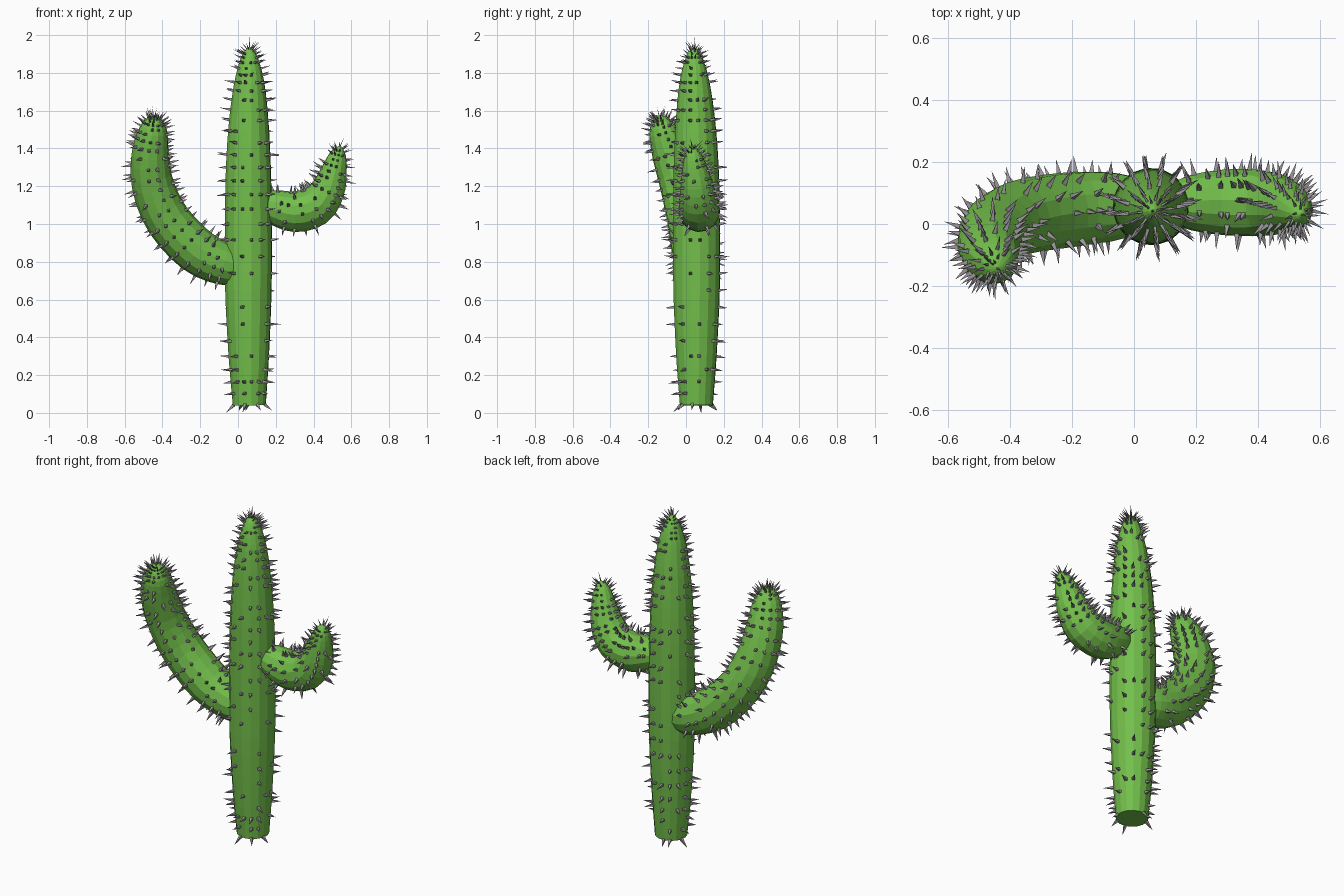
import bpy, bmesh, math, random
from mathutils import Vector

if "Cube" in bpy.data.objects:
    bpy.data.objects.remove(bpy.data.objects["Cube"])

random.seed(4)


def material(name, colour):
    m = bpy.data.materials.new(name)
    m.diffuse_color = colour
    m.use_nodes = True
    m.node_tree.nodes["Principled BSDF"].inputs["Base Color"].default_value = m.diffuse_color
    return m


GREEN = material("cactus_green", (0.17, 0.52, 0.07, 1))
GREY = material("spine_grey", (0.32, 0.30, 0.32, 1))


def finish(bm, name, mat):
    me = bpy.data.meshes.new(name)
    bm.to_mesh(me)
    bm.free()
    me.materials.append(mat)
    ob = bpy.data.objects.new(name, me)
    bpy.context.collection.objects.link(ob)


def catmull(pts, per):
    """Smooth 4D path: position plus radius."""
    p = [Vector(q) for q in pts]
    p = [2 * p[0] - p[1]] + p + [2 * p[-1] - p[-2]]
    out = []
    for a, b, c, d in zip(p, p[1:], p[2:], p[3:]):
        for i in range(per):
            t = i / per
            out.append(0.5 * (2 * b + (c - a) * t + (2 * a - 5 * b + 4 * c - d) * t ** 2
                              + (3 * b - a - 3 * c + d) * t ** 3))
    return out + [p[-2]]


def limb(name, pts, sides, per, chance, start=0):
    """Tapered faceted tube with a pointed end, plus spines on its vertices."""
    path = catmull(pts, per)
    bm = bmesh.new()
    rings, u = [], Vector((0, 1, 0))
    for i, q in enumerate(path[:-1]):
        c = q.xyz
        t = (path[i + 1].xyz - path[max(i - 1, 0)].xyz).normalized()
        u = (u - t * u.dot(t)).normalized()
        w = t.cross(u)
        ring = []
        for k in range(sides):
            a = math.tau * (k + 0.35) / sides
            ring.append(bm.verts.new(c + q.w * (math.cos(a) * u + math.sin(a) * w)))
        rings.append(ring)
    tip = bm.verts.new(path[-1].xyz)
    for r0, r1 in zip(rings, rings[1:]):
        for k in range(sides):
            j = (k + 1) % sides
            bm.faces.new((r0[k], r0[j], r1[j], r1[k]))
    for k in range(sides):
        bm.faces.new((rings[-1][k], rings[-1][(k + 1) % sides], tip))
    bm.faces.new(rings[0][::-1])
    bmesh.ops.recalc_face_normals(bm, faces=bm.faces)
    bm.normal_update()

    # four-sided spines pointing along the surface normals
    sp = bmesh.new()
    spots = [(v, q.w) for ring, q in list(zip(rings, path))[start:] for v in ring]
    for v, r in spots + [(tip, 0.01)]:
        if random.random() > chance and v is not tip:
            continue
        n = v.normal + Vector([random.uniform(-.15, .15) for _ in range(3)])
        n.normalize()
        a = n.orthogonal().normalized()
        b = n.cross(a)
        size = 0.012 * min(1, 0.25 + r / 0.12)
        base = [sp.verts.new(v.co - n * 0.006 + s * a * size + h * b * size)
                for s, h in ((1, 0), (0, 1), (-1, 0), (0, -1))]
        top = sp.verts.new(v.co + n * random.uniform(0.038, 0.058))
        for k in range(4):
            sp.faces.new((base[k], base[(k + 1) % 4], top))
        sp.faces.new(base[::-1])
    finish(bm, name, GREEN)
    finish(sp, name + "_spines", GREY)


# trunk
limb("trunk", [(.06, .055, .04, .088), (.057, .055, .3, .108), (.055, .056, .65, .124),
               (.055, .056, 1.0, .125), (.055, .054, 1.3, .12), (.057, .05, 1.55, .105),
               (.06, .045, 1.75, .08), (.06, .043, 1.88, .045), (.06, .042, 1.94, .006)],
     16, 4, 0.45)

# long left arm
limb("left_arm", [(.0, .06, .775, .095), (-.08, .056, .79, .113), (-.22, .045, .86, .122),
                  (-.37, .02, 1.02, .12), (-.45, -.025, 1.2, .112), (-.465, -.08, 1.37, .1),
                  (-.45, -.12, 1.49, .078), (-.443, -.137, 1.55, .045), (-.44, -.143, 1.575, .006)],
     14, 3, 0.6, 3)

# short right arm
limb("right_arm", [(.135, .07, 1.10, .07), (.19, .07, 1.09, .092), (.3, .07, 1.065, .108),
                   (.41, .068, 1.095, .107), (.475, .06, 1.18, .092), (.508, .048, 1.28, .07),
                   (.53, .035, 1.37, .043), (.542, .03, 1.415, .006)],
     14, 3, 0.55, 2)
